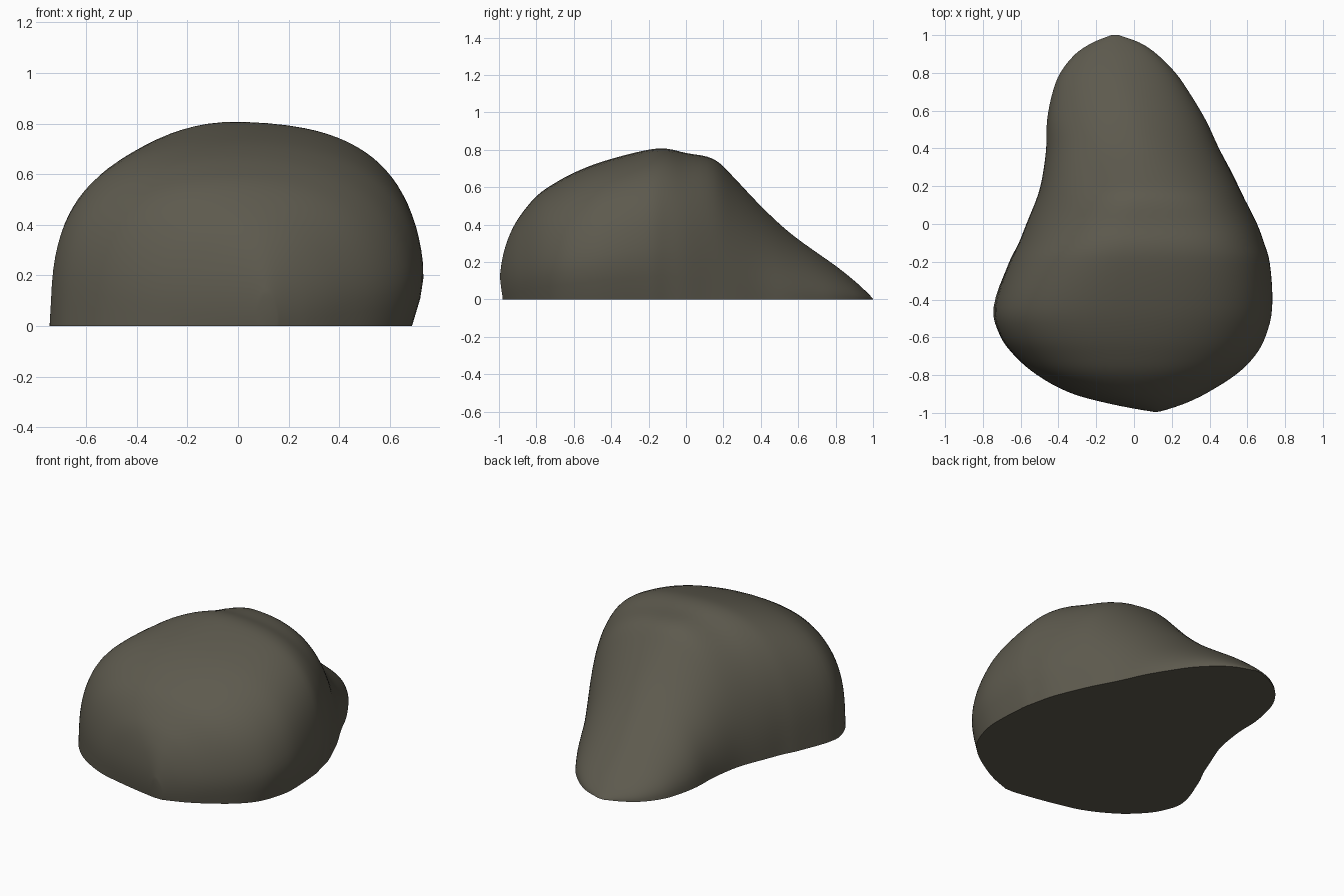
import bpy, bmesh, math

if "Cube" in bpy.data.objects:
    bpy.data.objects.remove(bpy.data.objects["Cube"])

# Stations along y: y, left x, right x, ridge x, height, left exponent, right exponent
S = [
    (-1.00, 0.09, 0.15, 0.115, 0.11, 2.0, 2.0),
    (-0.98, -0.02, 0.21, 0.10, 0.23, 2.1, 2.1),
    (-0.95, -0.16, 0.29, 0.07, 0.33, 2.3, 2.3),
    (-0.90, -0.34, 0.39, 0.03, 0.43, 2.5, 2.5),
    (-0.80, -0.52, 0.545, 0.00, 0.555, 2.7, 2.7),
    (-0.70, -0.63, 0.645, 0.00, 0.625, 2.8, 2.8),
    (-0.60, -0.705, 0.70, 0.00, 0.68, 2.9, 2.9),
    (-0.45, -0.745, 0.735, 0.00, 0.74, 2.9, 3.1),
    (-0.20, -0.66, 0.72, 0.00, 0.805, 2.6, 3.3),
    (-0.10, -0.61, 0.69, 0.00, 0.81, 2.4, 3.3),
    (0.00, -0.57, 0.655, 0.00, 0.785, 2.2, 3.2),
    (0.15, -0.51, 0.58, 0.01, 0.755, 2.0, 2.9),
    (0.25, -0.485, 0.53, 0.02, 0.66, 1.95, 2.5),
    (0.40, -0.465, 0.45, 0.02, 0.50, 1.95, 2.1),
    (0.55, -0.46, 0.38, -0.02, 0.36, 2.0, 1.9),
    (0.70, -0.43, 0.29, -0.06, 0.25, 2.0, 1.9),
    (0.80, -0.39, 0.22, -0.08, 0.18, 2.0, 1.9),
    (0.90, -0.31, 0.12, -0.09, 0.10, 2.0, 2.0),
    (0.96, -0.22, 0.03, -0.10, 0.045, 2.0, 2.0),
    (1.00, -0.12, -0.08, -0.10, 0.004, 2.0, 2.0),
]


def slope(i, c):
    a, b = S[max(i - 1, 0)], S[min(i + 1, len(S) - 1)]
    return (b[c] - a[c]) / (b[0] - a[0])


def sample(i, t):
    """Smooth interpolation between station i and i+1."""
    p, q = S[i], S[i + 1]
    d = q[0] - p[0]
    out = [p[0] + d * t]
    for c in range(1, 7):
        out.append((2*t**3 - 3*t*t + 1) * p[c] + (t**3 - 2*t*t + t) * d * slope(i, c)
                   + (3*t*t - 2*t**3) * q[c] + (t**3 - t*t) * d * slope(i + 1, c))
    return out


def section(y, xl, xr, xc, h, nl, nr, seg=48):
    """Half superellipse on the ground, sagging to the sides and tucked under."""
    fade = min(1, max(0, (0.3 - y) / 0.6))
    fade = fade * fade * (3 - 2 * fade)
    pts = []
    for k in range(seg + 1):
        a = math.pi * k / seg
        c, s = math.cos(a), max(math.sin(a), 0)
        n, w = (nr, xr - xc) if c >= 0 else (nl, xl - xc)
        u = abs(c) ** (2 / n)
        x = w * u
        sag = (0.08 if c > 0 else 0.05) * (math.sqrt(u * u + 0.01) - 0.1)
        z = h * s ** (2 / n) * (1 - sag) if 0 < k < seg else 0
        low = max(0, 1 - z / 0.2) ** 2
        if c > 0:
            x *= 1 + fade * (0.01 - 0.075 * low)
        yy = y + 0.02 * low * min(1, max(0, (-y - 0.7) / 0.3))
        pts.append((xc + x, yy, z))
    return pts


# Rock body: loft of the sections, closed by a flat base
bm = bmesh.new()
params = [sample(i, t / 4) for i in range(len(S) - 1) for t in range(4)] + [S[-1]]
rings = [[bm.verts.new(p) for p in section(*s)] for s in params]
for a, b in zip(rings, rings[1:]):
    n = len(a)
    for k in range(n):
        j = (k + 1) % n
        bm.faces.new((a[k], a[j], b[j], b[k]))
bm.faces.new(rings[0])
bm.faces.new(rings[-1])
bmesh.ops.recalc_face_normals(bm, faces=bm.faces)

# Soften the surface while keeping the base on the ground
body = [v for v in bm.verts if v.co.z > 0.001]
for _ in range(4):
    bmesh.ops.smooth_vert(bm, verts=body, factor=0.4,
                          use_axis_x=True, use_axis_y=True, use_axis_z=True)

mesh = bpy.data.meshes.new("rock")
bm.to_mesh(mesh)
bm.free()
rock = bpy.data.objects.new("rock", mesh)
bpy.context.collection.objects.link(rock)

# Dark stone colour
mat = bpy.data.materials.new("stone")
mat.diffuse_color = (0.11, 0.102, 0.076, 1)
mat.use_nodes = True
mat.node_tree.nodes["Principled BSDF"].inputs["Base Color"].default_value = mat.diffuse_color
mesh.materials.append(mat)

bpy.context.view_layer.objects.active = rock
rock.select_set(True)
bpy.ops.object.shade_smooth_by_angle(angle=math.radians(40))
